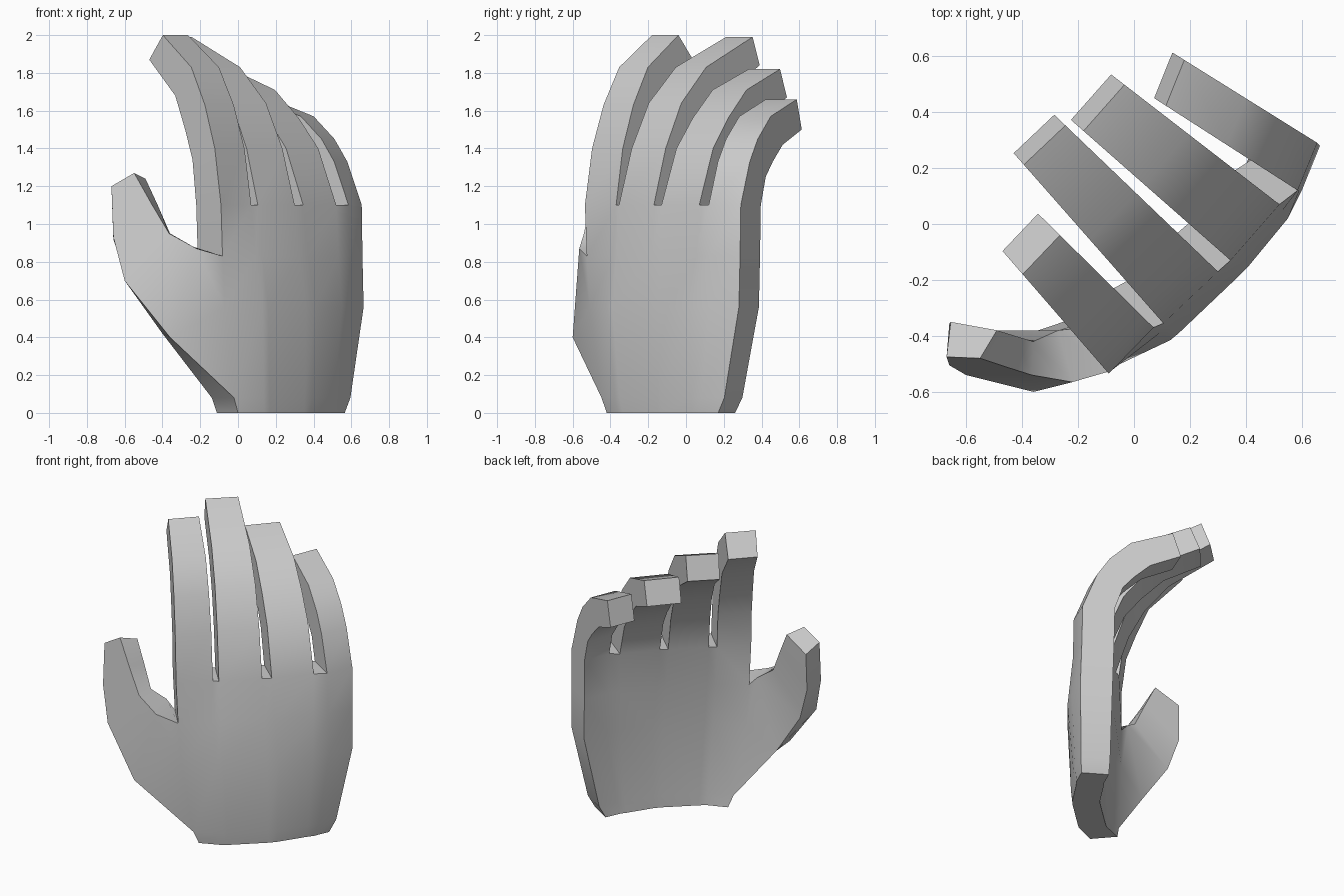
import bpy, bmesh, math
from mathutils import Vector

if "Cube" in bpy.data.objects:
    bpy.data.objects.remove(bpy.data.objects["Cube"])

bm = bmesh.new()

# Finger edge columns on the back of the hand: xy at wrist, mid palm, knuckle, then curl direction
COLUMNS = [
    ((0.00, -0.42), (-0.07, -0.51), (-0.09, -0.535), (-0.65, 0.75)),
    ((0.14, -0.36), (0.13, -0.415), (0.07, -0.37), (-0.71, 0.70)),
    ((0.17, -0.335), (0.16, -0.39), (0.105, -0.355), (-0.66, 0.75)),
    ((0.35, -0.17), (0.36, -0.20), (0.30, -0.17), (-0.72, 0.69)),
    ((0.385, -0.13), (0.41, -0.15), (0.345, -0.13), (-0.75, 0.66)),
    ((0.49, 0.03), (0.55, 0.02), (0.52, 0.07), (-0.79, 0.61)),
    ((0.52, 0.07), (0.60, 0.12), (0.585, 0.12), (-0.84, 0.54)),
    ((0.565, 0.17), (0.665, 0.28), (0.655, 0.29), (-0.85, 0.53)),
]
# Finger side profiles above the knuckle (curl distance, height): back side, then palm side
FINGERS = [
    ([(.05, 1.40), (.13, 1.63), (.24, 1.83), (.47, 2.00)],
     [(.23, 1.34), (.29, 1.50), (.37, 1.68), (.58, 1.87)]),
    ([(.09, 1.40), (.21, 1.64), (.40, 1.83), (.755, 1.99)],
     [(.28, 1.34), (.38, 1.52), (.53, 1.68), (.81, 1.84)]),
    ([(.12, 1.40), (.25, 1.56), (.41, 1.71), (.70, 1.82)],
     [(.29, 1.32), (.39, 1.44), (.53, 1.57), (.76, 1.67)]),
    ([(.09, 1.33), (.17, 1.45), (.30, 1.57), (.56, 1.66)],
     [(.25, 1.25), (.32, 1.33), (.42, 1.42), (.61, 1.50)]),
]
PALM_Z = [0.0, 0.08, 0.56, 0.83, 1.10]
PALM_THICK = [0.17, 0.18, 0.20, 0.20, 0.20]
WEB = len(PALM_Z) - 1          # row of the slot floors
TOP = WEB + 4                  # row of the fingertips
CROTCH = 3                     # row where the thumb leaves the palm


def vert(xy, z):
    return bm.verts.new((xy.x, xy.y, z))


def column(i):
    """Back and palm side vertices of one finger edge, wrist to tip."""
    wrist, mid, knuckle, d = (Vector(p) for p in COLUMNS[i])
    d.normalize()
    stops = [wrist, wrist.lerp(mid, 0.3), mid, mid.lerp(knuckle, 0.6), knuckle]
    back = [vert(p, z) for p, z in zip(stops, PALM_Z)]
    front = [vert(p + d * t, z) for p, z, t in zip(stops, PALM_Z, PALM_THICK)]
    outer, inner = FINGERS[i // 2]
    back += [vert(knuckle + d * s, z) for s, z in outer]
    front += [vert(knuckle + d * s, z) for s, z in inner]
    return back, front


def wall(a, b, start, end):
    for r in range(start, end):
        bm.faces.new((a[r], b[r], b[r + 1], a[r + 1]))


# Palm, fingers and the webs between them
cols = [column(i) for i in range(8)]
for i in range(7):
    (b0, f0), (b1, f1) = cols[i], cols[i + 1]
    end = TOP if i % 2 == 0 else WEB
    wall(b0, b1, 0, end)
    wall(f0, f1, 0, end)
    for r in (0, end):
        bm.faces.new((b0[r], b1[r], f1[r], f0[r]))

# Finger side walls
for i, (b, f) in enumerate(cols):
    if i == 0:
        wall(b, f, 0, 1)
        wall(b, f, CROTCH, TOP)
    else:
        wall(b, f, 0 if i == 7 else WEB, TOP)

# Thumb sections: outer-low, outer-high, palm-high, palm-low
THUMB = [
    [(-.36, -.60, .40), (-.22, -.565, .87), (-.27, -.38, .89), (-.40, -.40, .42)],
    [(-.60, -.54, .70), (-.365, -.54, .95), (-.36, -.42, .95), (-.59, -.38, .70)],
    [(-.66, -.505, .93), (-.46, -.51, 1.11), (-.425, -.40, 1.10), (-.66, -.355, .92)],
    [(-.67, -.475, 1.20), (-.55, -.48, 1.27), (-.49, -.38, 1.24), (-.655, -.35, 1.16)],
]
rings = [[bm.verts.new(p) for p in ring] for ring in THUMB]
b, f = cols[0]
root = [b[1], b[CROTCH], f[CROTCH], f[1]]
ol, oh, ph, pl = rings[0]
bm.faces.new((b[1], b[2], ol))
bm.faces.new((b[2], b[3], oh, ol))
bm.faces.new((f[1], f[2], pl))
bm.faces.new((f[2], f[3], ph, pl))
bm.faces.new((b[3], f[3], ph, oh))
bm.faces.new((b[1], f[1], pl, ol))
for r0, r1 in zip(rings, rings[1:]):
    for k in range(4):
        n = (k + 1) % 4
        bm.faces.new((r0[k], r0[n], r1[n], r1[k]))
bm.faces.new(rings[-1])

bmesh.ops.recalc_face_normals(bm, faces=bm.faces)
mesh = bpy.data.meshes.new("hand")
bm.to_mesh(mesh)
bm.free()
hand = bpy.data.objects.new("hand", mesh)
bpy.context.collection.objects.link(hand)

# Smooth skin with crisp finger edges
bpy.context.view_layer.objects.active = hand
hand.select_set(True)
bpy.ops.object.shade_smooth_by_angle(angle=math.radians(32))
